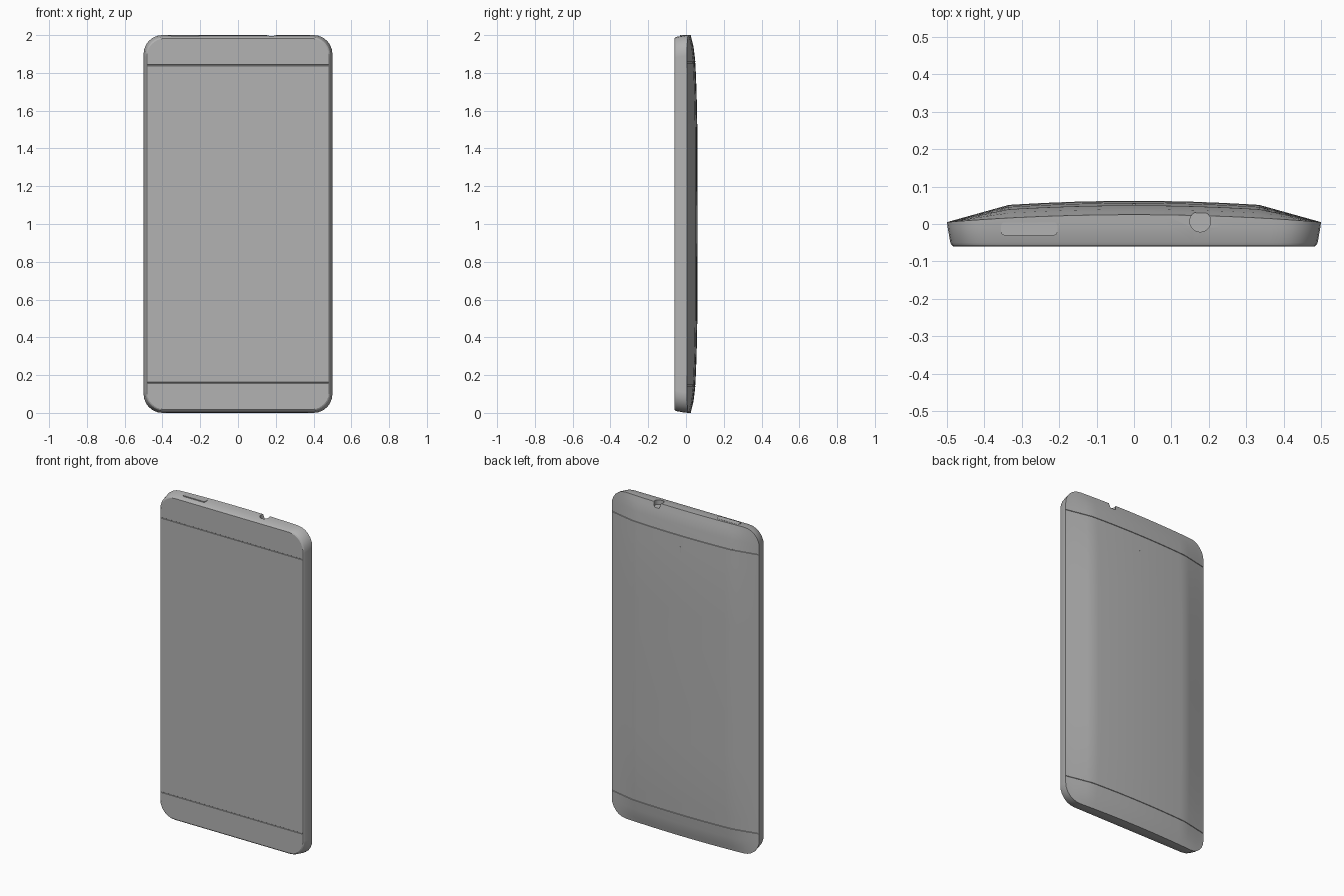
import bpy, bmesh, math
from mathutils import Matrix

cube = bpy.data.objects.get("Cube")
if cube:
    bpy.data.objects.remove(cube, do_unlink=True)

grey = bpy.data.materials.new("satin grey")
grey.use_nodes = True
grey.diffuse_color = (0.45, 0.45, 0.45, 1)
grey.node_tree.nodes["Principled BSDF"].inputs["Base Color"].default_value = grey.diffuse_color

RADIUS = 0.1
SEAM = 0.855


def make_object(name, bm):
    bmesh.ops.recalc_face_normals(bm, faces=bm.faces)
    mesh = bpy.data.meshes.new(name)
    bm.to_mesh(mesh)
    bm.free()
    mesh.materials.append(grey)
    obj = bpy.data.objects.new(name, mesh)
    bpy.context.collection.objects.link(obj)
    return obj


def activate(obj):
    bpy.ops.object.select_all(action='DESELECT')
    obj.select_set(True)
    bpy.context.view_layer.objects.active = obj


def half_height(x):
    over = max(0, abs(x) - (0.5 - RADIUS))
    return 1 - RADIUS + math.sqrt(max(0, RADIUS ** 2 - over ** 2))


def rim(x):
    return 0.005 + 0.02 * (1 - (2 * x) ** 2)


def back_y(x, h):
    # domed across the width, falling towards both ends
    a = abs(x)
    if a < 0.335:
        dome = 0.062 - 0.011 * (a / 0.335) ** 2
    else:
        dome = 0.051 - 0.046 * (a - 0.335) / 0.165
    d = half_height(x) - abs(h)
    stops = [(0, 0), (0.06, 0.4), (0.14, 0.66), (0.3, 0.84), (0.5, 0.95), (1.01, 1)]
    for (d0, w0), (d1, w1) in zip(stops, stops[1:]):
        if d <= d1:
            return rim(x) + (dome - rim(x)) * (w0 + (w1 - w0) * (d - d0) / (d1 - d0))
    return dome


# Column and row positions, mirrored about the middle
half_cols = [0.08, 0.16, 0.24, 0.3, 0.335, 0.37, 0.4]
half_cols += [0.4 + RADIUS * math.sin(math.radians(a)) for a in range(15, 91, 15)]
cols = [-x for x in reversed(half_cols)] + [0] + half_cols
half_rows = [0.2, 0.4, 0.5, 0.6, 0.7, 0.78, SEAM - 0.003, SEAM - 0.0015, SEAM + 0.0015, SEAM + 0.003]
steps = [0.2, 0.4, 0.6, 0.8, 1]


def column_heights(x):
    last = half_rows[-1]
    up = half_rows + [last + (half_height(x) - last) * t for t in steps]
    return [-h for h in reversed(up)] + [0] + up


# Body: domed back, tapered frame and flat front, with seam grooves
bm = bmesh.new()
NC, NR = len(cols), len(column_heights(0))


def layer(inset, y_of, groove):
    grid = []
    for i, x in enumerate(cols):
        line = []
        for h in column_heights(x):
            y = y_of(x, h)
            if 0 < i < NC - 1 and abs(abs(h) - SEAM) < 0.002:
                y += groove
            line.append(bm.verts.new((x * (1 - 2 * inset), y, 1 + h * (1 - inset))))
        grid.append(line)
    for i in range(NC - 1):
        for j in range(NR - 1):
            bm.faces.new((grid[i][j], grid[i + 1][j], grid[i + 1][j + 1], grid[i][j + 1]))
    return grid


def border(grid):
    return (grid[0][:-1] + [c[-1] for c in grid[:-1]]
            + grid[-1][:0:-1] + [c[0] for c in grid[:0:-1]])


back = border(layer(0, back_y, -0.003))
front = border(layer(0.017, lambda x, h: -0.06, 0.002))
rings = [back]
for inset, y in [(0.002, -0.01), (0.009, -0.05), (0.012, -0.056)]:
    rings.append([bm.verts.new((v.co.x * (1 - 2 * inset), y, 1 + (v.co.z - 1) * (1 - inset)))
                  for v in back])
rings.append(front)
for a, b in zip(rings, rings[1:]):
    for k in range(len(a)):
        n = (k + 1) % len(a)
        bm.faces.new((a[k], a[n], b[n], b[k]))
body = make_object("phone_body", bm)

# Round audio socket sunk into the top edge
bm = bmesh.new()
bmesh.ops.create_cone(bm, cap_ends=True, segments=32, radius1=0.028, radius2=0.028, depth=0.1,
                      matrix=Matrix.Translation((0.177, 0.007, 2.02)))
cutter = make_object("socket_cutter", bm)
cutter.hide_render = True
cut = body.modifiers.new("socket", 'BOOLEAN')
cut.operation = 'DIFFERENCE'
cut.solver = 'EXACT'
cut.object = cutter
activate(body)
bpy.ops.object.modifier_apply(modifier=cut.name)
bpy.data.objects.remove(cutter, do_unlink=True)
activate(body)
bpy.ops.object.shade_smooth_by_angle(angle=math.radians(22))


def rounded_plate(name, size, location, axis, radius):
    bm = bmesh.new()
    bmesh.ops.create_cube(bm, size=1, matrix=Matrix.Translation(location) @ Matrix.Diagonal((*size, 1)))
    edges = [e for e in bm.edges
             if abs((e.verts[0].co - e.verts[1].co)[axis]) > 0.9 * size[axis]
             and e.calc_length() <= size[axis] * 1.01]
    bmesh.ops.bevel(bm, geom=edges, offset=radius, segments=4, profile=0.5, affect='EDGES')
    obj = make_object(name, bm)
    activate(obj)
    bpy.ops.object.shade_smooth_by_angle(angle=math.radians(30))


# Power button on the top edge and small slit on the back
rounded_plate("power_button", (0.15, 0.035, 0.03), (-0.28, -0.013, 1.985), 2, 0.009)
rounded_plate("back_slit", (0.008, 0.006, 0.035), (0, back_y(0, 0.77) - 0.002, 1.77), 1, 0.003)
